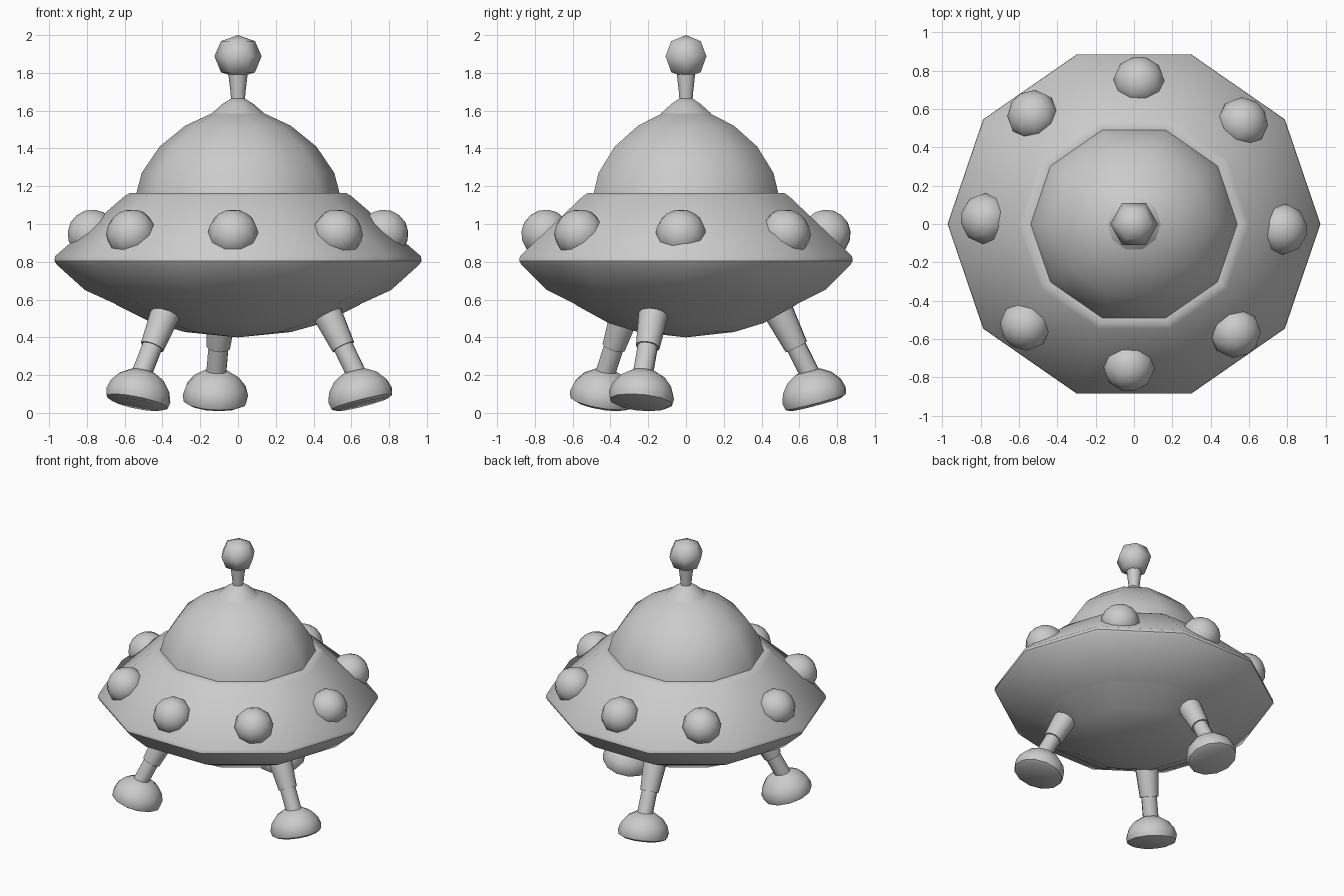
import bpy, bmesh, math
from mathutils import Matrix, Vector

default = bpy.data.objects.get("Cube")
if default:
    bpy.data.objects.remove(default, do_unlink=True)

grey = bpy.data.materials.new("plain grey")
grey.use_nodes = True
colour = (0.6, 0.6, 0.6, 1)
grey.diffuse_color = colour
grey.node_tree.nodes["Principled BSDF"].inputs["Base Color"].default_value = colour


def lathe(name, profile, sides, matrix=Matrix(), smooth=50):
    """Spin (radius, height) points around z, then place the result."""
    bm = bmesh.new()
    rings = []
    for radius, height in profile:
        rings.append([bm.verts.new((radius * math.cos(a), radius * math.sin(a), height))
                      for a in (math.tau * i / sides for i in range(sides))])
    for low, high in zip(rings, rings[1:]):
        for i in range(sides):
            j = (i + 1) % sides
            bm.faces.new((low[i], low[j], high[j], high[i]))
    bmesh.ops.remove_doubles(bm, verts=bm.verts, dist=0.0005)
    bm.transform(matrix)
    mesh = bpy.data.meshes.new(name)
    bm.to_mesh(mesh)
    bm.free()
    mesh.materials.append(grey)
    obj = bpy.data.objects.new(name, mesh)
    bpy.context.collection.objects.link(obj)
    bpy.ops.object.select_all(action='DESELECT')
    obj.select_set(True)
    bpy.context.view_layer.objects.active = obj
    bpy.ops.object.shade_smooth_by_angle(angle=math.radians(smooth))
    return obj


def place(origin, axis):
    """Matrix that stands a z-up part at origin along axis."""
    turn = Vector(axis).to_track_quat('Z', 'Y').to_matrix().to_4x4()
    return Matrix.Translation(origin) @ turn


# Ten-sided saucer and cockpit, slightly narrower from front to back
squash = Matrix.Diagonal((1, 0.955, 1, 1))
lathe("belly_plate", [(0, 0.4), (0.28, 0.428), (0.45, 0.475), (0.65, 0.575)], 10, squash)
lathe("lower_hull", [(0.645, 0.575), (0.81, 0.65), (0.96, 0.785), (0.972, 0.805)], 10, squash)
lathe("upper_hull", [(0.972, 0.805), (0.968, 0.83), (0.6, 1.148), (0.57, 1.165),
                     (0.53, 1.16)], 10, squash, 65)
lathe("dome", [(0.54, 1.155), (0.51, 1.27), (0.415, 1.41), (0.28, 1.52),
               (0.13, 1.59), (0, 1.61)], 10, squash)

# Antenna
lathe("antenna_base", [(0.14, 1.585), (0.08, 1.637), (0.035, 1.665), (0, 1.667)], 10)
lathe("antenna_stem", [(0.036, 1.65), (0.04, 1.7), (0.052, 1.8)], 10)
lathe("antenna_ball", [(0, 1.775), (0.09, 1.803), (0.125, 1.888), (0.09, 1.968), (0, 2.0)], 6,
      smooth=80)

# Ring of eight lamps set into the sloping hull
ball = [(0.134 * math.sin(math.pi * i / 8), -0.125 * math.cos(math.pi * i / 8)) for i in range(9)]
for i in range(8):
    a = math.radians(45 * i - 2)
    radius = 0.745 if i % 4 == 2 else 0.775
    spot = (radius * math.cos(a), radius * math.sin(a), 0.95)
    lathe(f"lamp_{i + 1}", ball, 10, place(spot, (0.63 * math.cos(a), 0.63 * math.sin(a), 0.78)))

# Three splayed legs with domed feet
for i, degrees in enumerate((-20, 100, 220)):
    out = Vector((math.cos(math.radians(degrees)), math.sin(math.radians(degrees)), 0))
    up = Vector((0, 0, 1))
    leg_axis = up * math.cos(0.475) - out * math.sin(0.475)
    foot_axis = up * math.cos(0.262) - out * math.sin(0.262)
    knee = out * 0.593 + up * 0.35
    lathe(f"upper_leg_{i + 1}", [(0.054, 0), (0.064, 0), (0.08, 0.2), (0.08, 0.26)], 12,
          place(knee, leg_axis))
    lathe(f"lower_leg_{i + 1}", [(0.054, -0.22), (0.054, 0.03)], 12, place(knee, leg_axis))
    lathe(f"foot_{i + 1}", [(0, -0.005), (0.14, -0.005), (0.168, 0.008), (0.176, 0.045),
                            (0.16, 0.095), (0.122, 0.142), (0.068, 0.174), (0, 0.182)], 12,
          place(out * 0.7 + up * 0.05, foot_axis))
